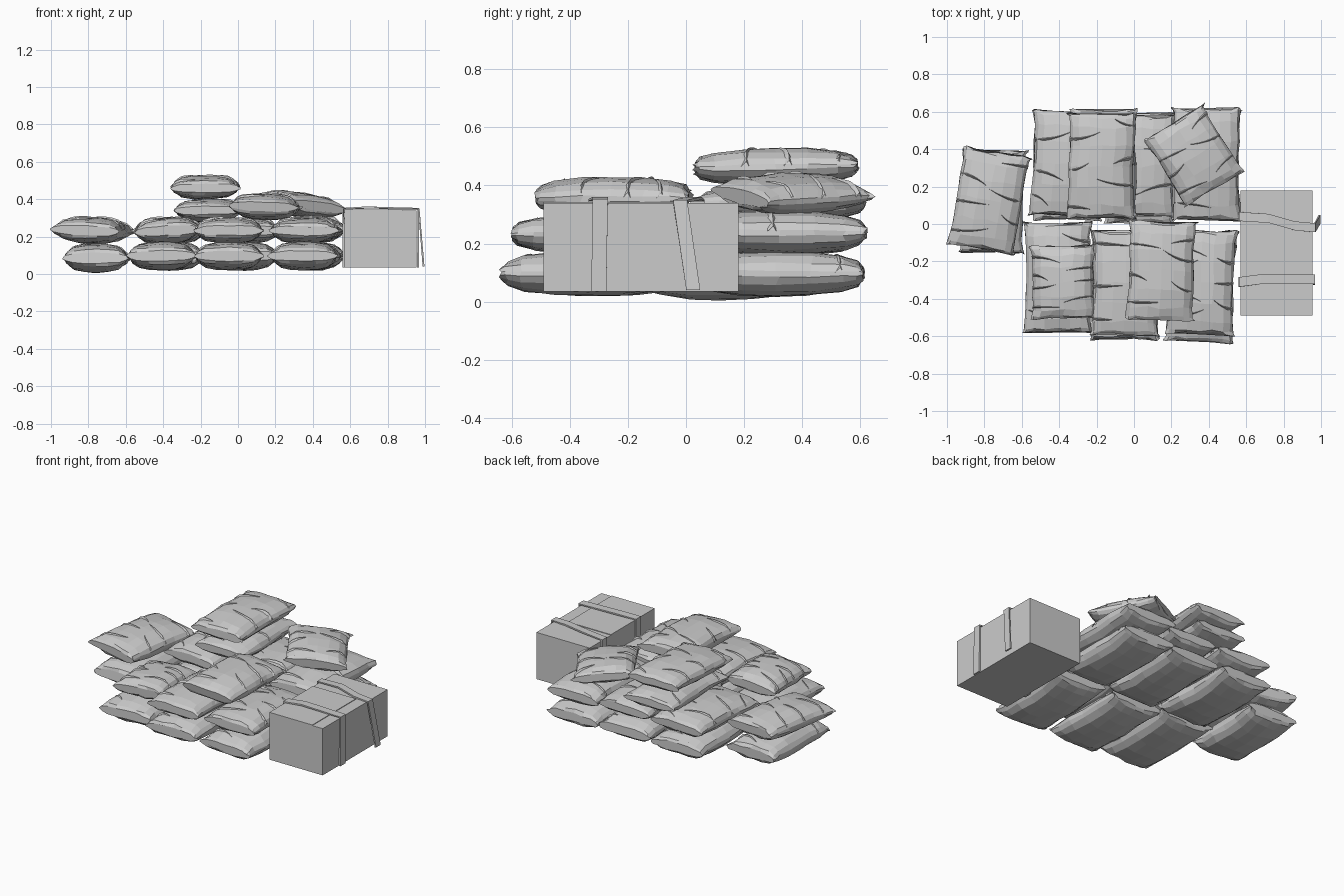
import bpy, bmesh, random
from math import radians
from mathutils import Vector

random.seed(4)
cube = bpy.data.objects.get("Cube")
if cube:
    bpy.data.objects.remove(cube)

grey = bpy.data.materials.new("plain grey")
grey.use_nodes = True
COLOUR = (0.6, 0.6, 0.6, 1)
grey.diffuse_color = COLOUR
grey.node_tree.nodes["Principled BSDF"].inputs["Base Color"].default_value = COLOUR

# Pillow profiles: (distance from middle, relative height)
ACROSS = [(0, 1), (0.38, 0.96), (0.72, 0.8), (0.92, 0.48), (1, 0.14)]
ALONG = [(0, 1), (0.4, 0.95), (0.75, 0.79), (0.94, 0.58), (1, 0.36)]


def lookup(table, t):
    t = min(abs(t), 1)
    for (a, ha), (b, hb) in zip(table, table[1:]):
        if t <= b:
            return ha + (hb - ha) * (t - a) / (b - a)


def stations(table):
    half = [a for a, h in table]
    return [-a for a in reversed(half[1:])] + half


def finish(name, bm):
    bmesh.ops.recalc_face_normals(bm, faces=bm.faces)
    mesh = bpy.data.meshes.new(name)
    bm.to_mesh(mesh)
    bm.free()
    mesh.materials.append(grey)
    obj = bpy.data.objects.new(name, mesh)
    bpy.context.collection.objects.link(obj)
    return obj


def surface(u, v, size, side=1):
    """Point on the upper or lower skin of a sack."""
    flare = 0.95 + 0.05 * v ** 4
    pinch = 1 - 0.03 * (1 - u * u) * v ** 6
    h = lookup(ACROSS, u) * lookup(ALONG, v)
    return Vector((u * flare * size[0], v * pinch * size[1], side * h * size[2])) / 2


def add_crease(bm, size, side, v, slope, reach):
    """Tapered, slightly bent fold running from a side seam to the middle."""
    rows = []
    steps = 5
    for i in range(steps + 1):
        t = i / steps
        u = side * (1 - reach * t)
        vv = v + slope * t * t
        w = 0.045 * (1 - t) + 0.005
        lift = Vector((0, 0, 0.012 * (1 - t) ** 0.5))
        sink = Vector((0, 0, -0.006))
        rows.append([bm.verts.new(p) for p in (
            surface(u, vv - w, size) + sink,
            surface(u, vv + w * 0.3, size) + lift,
            surface(u, vv + w, size) + sink)])
    for a, b in zip(rows, rows[1:]):
        for k in range(2):
            bm.faces.new((a[k], a[k + 1], b[k + 1], b[k]))


def sack(name, place, size, turn=0, tilt=(0, 0), creases=5):
    bm = bmesh.new()
    us, vs = stations(ACROSS), stations(ALONG)
    rings = []
    for v in vs:
        wide = 1.03 if abs(v) == 1 else 1
        shift = random.uniform(-0.006, 0.006)
        pts = [surface(u, v, size) for u in us]
        pts += [surface(u, v, size, -1) for u in reversed(us)]
        ring = []
        for p in pts:
            p.x = p.x * wide + shift + random.uniform(-0.004, 0.004)
            p.y += random.uniform(-0.008, 0.008)
            p.z += random.uniform(-0.003, 0.003)
            ring.append(bm.verts.new(p))
        rings.append(ring)
    n = len(rings[0])
    for a, b in zip(rings, rings[1:]):
        for k in range(n):
            j = (k + 1) % n
            bm.faces.new((a[k], a[j], b[j], b[k]))
    bm.faces.new(rings[0])
    bm.faces.new(rings[-1])
    # Folds alternate between the two long sides
    for i in range(creases):
        v = -0.7 + 1.4 * i / max(creases - 1, 1) + random.uniform(-0.1, 0.1)
        add_crease(bm, size, 1 if i % 2 else -1, v,
                   random.uniform(-0.25, 0.25), random.uniform(0.5, 1.3))
    obj = finish(name, bm)
    obj.location = place
    obj.rotation_euler = (radians(tilt[0]), radians(tilt[1]), radians(turn))


# Bottom layer of the front and back rows
FULL = (0.36, 0.59, 0.155)
front_row = [(-0.405, -0.285, 0), (-0.05, -0.325, 0), (0.36, -0.335, -3)]
back_row = [(-0.36, 0.315, 0), (0.03, 0.3, 0), (0.39, 0.315, 0)]
for label, row in (("front", front_row), ("back", back_row)):
    for i, (x, y, turn) in enumerate(row):
        sack(f"{label}_bottom_sack_{i + 1}", (x, y, 0.097), FULL, turn, creases=2)

# Second layer
SECOND = 0.232
sack("front_second_sack_1", (-0.38, -0.31, SECOND), (0.34, 0.39, 0.14), 1, (0, -3), 7)
sack("front_second_sack_2", (-0.05, -0.315, SECOND), (0.36, 0.56, 0.14), -1)
sack("front_second_sack_3", (0.36, -0.31, SECOND), (0.36, 0.56, 0.14), -2, creases=7)
sack("back_second_sack_1", (-0.36, 0.32, SECOND), (0.37, 0.56, 0.145), -3, creases=6)
sack("back_second_sack_2", (0.04, 0.31, SECOND), (0.36, 0.54, 0.14), 0)
sack("back_second_sack_3", (0.39, 0.32, SECOND + 0.006), (0.36, 0.6, 0.15), 0, creases=3)

# Pair of sacks at the right-hand end of the pile
sack("end_bottom_sack", (-0.755, 0.12, 0.086), (0.34, 0.55, 0.16), -2, creases=2)
sack("end_top_sack", (-0.775, 0.125, 0.233), (0.36, 0.53, 0.145), -10, (0, 2), 6)

# Upper sacks
sack("front_upper_sack", (0.145, -0.25, 0.36), (0.36, 0.53, 0.14), -2, (0, 2), 6)
sack("back_upper_sack", (-0.16, 0.33, 0.34), (0.35, 0.57, 0.125), 0, creases=3)
sack("top_sack", (-0.175, 0.31, 0.464), (0.36, 0.56, 0.13), -1, (1, 0), 6)
sack("slanted_sack", (0.32, 0.365, 0.372), (0.37, 0.42, 0.13), 31, (3, 7), 6)


def block(name, low, high):
    bm = bmesh.new()
    bmesh.ops.create_cube(bm, size=1)
    low, high = Vector(low), Vector(high)
    for v in bm.verts:
        v.co = (low + high) / 2 + v.co * (high - low)
    finish(name, bm)


def strap(name, path, width):
    """Thin band following a path over the box."""
    bm = bmesh.new()
    half = Vector((0, width / 2, 0))
    pairs = [(bm.verts.new(Vector(p) - half), bm.verts.new(Vector(p) + half)) for p in path]
    for (a, b), (c, d) in zip(pairs, pairs[1:]):
        bm.faces.new((a, b, d, c))
    solid = finish(name, bm).modifiers.new("thickness", "SOLIDIFY")
    solid.thickness = 0.01
    solid.offset = 0


# Strapped box with a raised lid flap
X0, X1, Z0, Z1 = 0.57, 0.955, 0.035, 0.34
block("box", (X0, -0.49, Z0), (X1, 0.18, Z1))
block("lid_flap", (X0, -0.49, Z1), (0.88, -0.04, Z1 + 0.004))
strap("front_strap", [(X0 - 0.006, -0.31, Z0), (X0 - 0.006, -0.31, Z1 + 0.01),
                      (0.68, -0.295, Z1 + 0.016), (X1 + 0.008, -0.295, Z1 + 0.01),
                      (X1 + 0.008, -0.3, Z0)], 0.052)
strap("loose_strap", [(X0 - 0.006, 0.04, 0.2), (X0 - 0.006, 0.04, Z1 + 0.008),
                      (0.72, 0.03, Z1 + 0.016), (0.86, -0.01, Z1 + 0.008),
                      (X1 + 0.012, -0.02, Z1 + 0.006), (0.992, 0.025, Z0 + 0.005)], 0.048)
